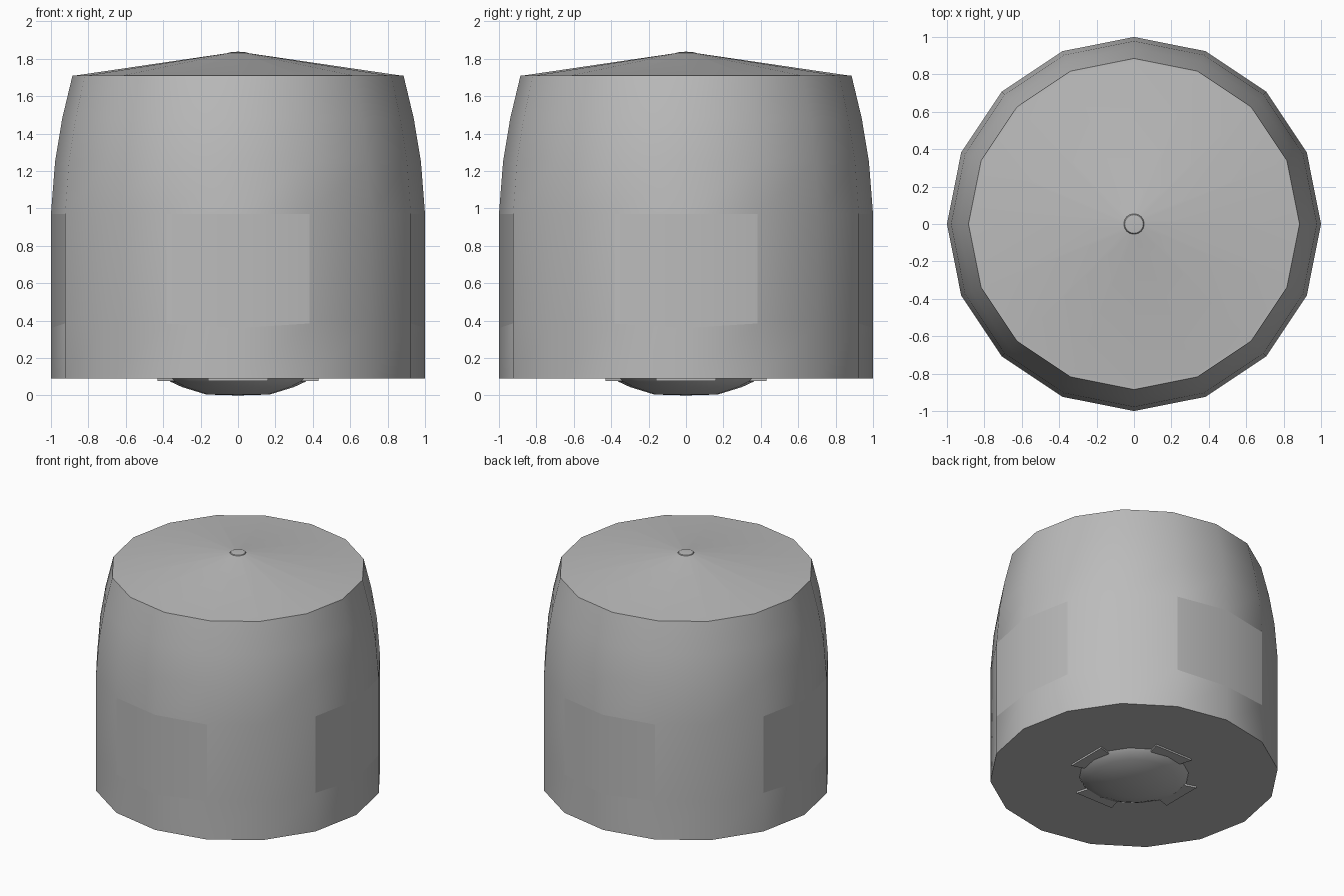
import bpy, bmesh, math
from mathutils import Matrix

if "Cube" in bpy.data.objects:
    bpy.data.objects.remove(bpy.data.objects["Cube"])

SIDES = 16
STEP = 2 * math.pi / SIDES

grey = bpy.data.materials.new("plain grey")
grey.diffuse_color = (0.5, 0.5, 0.5, 1)
grey.use_nodes = True
grey.node_tree.nodes["Principled BSDF"].inputs["Base Color"].default_value = grey.diffuse_color


def finish(bm, name, smooth=True):
    bmesh.ops.recalc_face_normals(bm, faces=bm.faces)
    mesh = bpy.data.meshes.new(name)
    bm.to_mesh(mesh)
    bm.free()
    mesh.materials.append(grey)
    ob = bpy.data.objects.new(name, mesh)
    bpy.context.collection.objects.link(ob)
    bpy.ops.object.select_all(action='DESELECT')
    ob.select_set(True)
    bpy.context.view_layer.objects.active = ob
    if smooth:
        bpy.ops.object.shade_smooth_by_angle(angle=math.radians(30))
    return ob


def lathe(bm, profile):
    """Rings of quads from (radius, height) points; returns bands of faces."""
    rings = []
    for r, z in profile:
        if r == 0:
            rings.append([bm.verts.new((0, 0, z))] * SIDES)
        else:
            rings.append([bm.verts.new((r * math.cos(k * STEP), r * math.sin(k * STEP), z))
                          for k in range(SIDES)])
    bands = []
    for a, b in zip(rings, rings[1:]):
        band = []
        for k in range(SIDES):
            j = (k + 1) % SIDES
            quad = list(dict.fromkeys((a[k], a[j], b[j], b[k])))
            band.append(bm.faces.new(quad))
        bands.append(band)
    return rings, bands


def pull(bm, faces, offset):
    """Extrude a patch of faces and move it by an offset."""
    out = bmesh.ops.extrude_face_region(bm, geom=faces)["geom"]
    for v in out:
        if isinstance(v, bmesh.types.BMVert):
            v.co += offset


# Body shell: underside, straight wall, tapered shoulder, shallow conical roof
bm = bmesh.new()
rings, bands = lathe(bm, [(0.38, 0.09), (0.40, 0.09), (0.67, 0.09), (1, 0.09), (1, 0.385),
                          (1, 0.97), (0.978, 1.25), (0.94, 1.48), (0.885, 1.71),
                          (0.865, 1.711), (0.055, 1.83)])
for k in range(0, SIDES, 4):
    rings[4][k].co.z = 0.36
# Recessed side panels and underside pockets, one pair per quarter turn
for q in range(4):
    pair = (4 * q, (4 * q - 1) % SIDES)
    axis = Matrix.Rotation(q * math.pi / 2, 3, 'Z').col[0].copy()
    pull(bm, [bands[4][k] for k in pair], axis * -0.02)
    up = axis * 0
    up.z = 0.3
    pull(bm, [bands[1][k] for k in pair], up)
finish(bm, "body")

# Small button at the roof centre
bm = bmesh.new()
lathe(bm, [(0.055, 1.825), (0.05, 1.834), (0, 1.838)])
finish(bm, "roof_button")

# Rounded foot under the body
bm = bmesh.new()
lathe(bm, [(0.38, 0.092), (0.36, 0.073), (0.30, 0.045), (0.17, 0.005), (0, 0)])
finish(bm, "foot_dome")

# Four brackets reaching from the foot up into the pockets
for q in range(4):
    bm = bmesh.new()
    bmesh.ops.create_cube(bm, size=1)
    for v in bm.verts:
        outer = v.co.x > 0
        half = 0.16 if outer else 0.13
        v.co.x = 0.43 if outer else 0.33
        v.co.y = math.copysign(half, v.co.y)
        v.co.z = 0.3 if v.co.z > 0 else 0.077
    bmesh.ops.rotate(bm, verts=bm.verts, cent=(0, 0, 0),
                     matrix=Matrix.Rotation(q * math.pi / 2, 3, 'Z'))
    finish(bm, f"bracket_{q + 1}", smooth=False)
